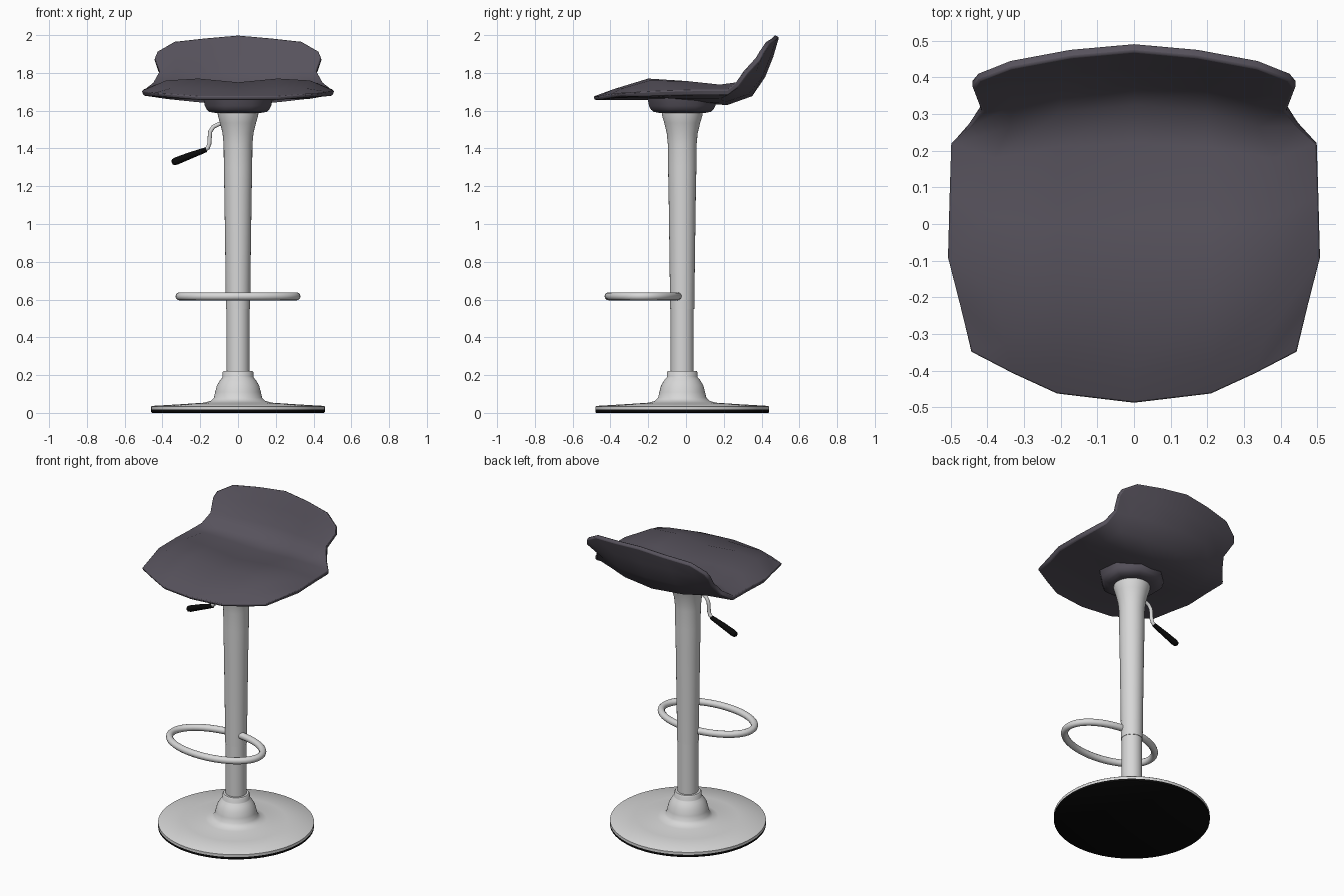
import bpy, bmesh, math
from mathutils import Vector

if "Cube" in bpy.data.objects:
    bpy.data.objects.remove(bpy.data.objects["Cube"])

AXIS_Y = -0.02  # column centre


def material(name, rgb):
    m = bpy.data.materials.new(name)
    m.diffuse_color = (*rgb, 1)
    m.use_nodes = True
    m.node_tree.nodes["Principled BSDF"].inputs["Base Color"].default_value = m.diffuse_color
    return m


STEEL = material("light_grey_metal", (0.68, 0.68, 0.68))
PAD = material("dark_purple_grey", (0.095, 0.085, 0.108))
BLACK = material("black_rubber", (0.003, 0.003, 0.003))


def finish(name, bm, mat, angle=40):
    bmesh.ops.recalc_face_normals(bm, faces=bm.faces)
    me = bpy.data.meshes.new(name)
    bm.to_mesh(me)
    bm.free()
    ob = bpy.data.objects.new(name, me)
    bpy.context.collection.objects.link(ob)
    me.materials.append(mat)
    bpy.ops.object.select_all(action='DESELECT')
    ob.select_set(True)
    bpy.context.view_layer.objects.active = ob
    bpy.ops.object.shade_smooth_by_angle(angle=math.radians(angle))
    return ob


def lathe(name, profile, mat, sides=48, angle=40, turn=0):
    """Closed turned part from (radius, height) points, bottom to top."""
    bm = bmesh.new()
    rings = []
    for r, z in profile:
        rings.append([bm.verts.new((r * math.cos(turn + math.tau * i / sides),
                                    AXIS_Y + r * math.sin(turn + math.tau * i / sides), z))
                      for i in range(sides)])
    for a, b in zip(rings, rings[1:]):
        for i in range(sides):
            j = (i + 1) % sides
            bm.faces.new((a[i], a[j], b[j], b[i]))
    bm.faces.new(rings[0])
    bm.faces.new(rings[-1])
    return finish(name, bm, mat, angle)


def tube(name, points, radii, mat, closed=False, sides=12):
    """Sweep a circle along points that lie in one plane."""
    pts = [Vector(p) for p in points]
    n = len(pts)
    flat = Vector((0, 0, 1)) if closed else Vector((0, 1, 0))
    bm = bmesh.new()
    rings = []
    for k, p in enumerate(pts):
        if closed:
            t = pts[(k + 1) % n] - pts[k - 1]
        else:
            t = pts[min(k + 1, n - 1)] - pts[max(k - 1, 0)]
        side = t.normalized().cross(flat)
        rings.append([bm.verts.new(p + radii[k] * (side * math.cos(math.tau * i / sides)
                                                   + flat * math.sin(math.tau * i / sides)))
                      for i in range(sides)])
    for k in range(n if closed else n - 1):
        a, b = rings[k], rings[(k + 1) % n]
        for i in range(sides):
            j = (i + 1) % sides
            bm.faces.new((a[i], a[j], b[j], b[i]))
    if not closed:
        bm.faces.new(rings[0])
        bm.faces.new(rings[-1])
    return finish(name, bm, mat)


# Base: rubber underside, dished plate and bell collar
lathe("base_pad", [(0.455, 0), (0.46, 0.004), (0.46, 0.017)], BLACK, 64)
lathe("base_plate", [(0.46, 0.017), (0.46, 0.033), (0.455, 0.037), (0.30, 0.046),
                     (0.18, 0.054), (0.145, 0.063), (0.128, 0.08), (0.121, 0.11),
                     (0.112, 0.145), (0.095, 0.173), (0.083, 0.187), (0.081, 0.19),
                     (0.081, 0.215), (0.075, 0.223)], STEEL, 64)

# Column: slim inner post and flared outer sleeve
lathe("inner_post", [(0.061, 0.2), (0.061, 0.56)], STEEL)
lathe("outer_sleeve", [(0.064, 0.55), (0.067, 0.8), (0.072, 1.15), (0.075, 1.3), (0.076, 1.42),
                       (0.082, 1.48), (0.095, 1.535), (0.107, 1.575), (0.108, 1.6)], STEEL)

# Oval footrest
N = 48
tube("footrest_ring",
     [(0.31 * math.cos(math.tau * i / N), -0.225 + 0.185 * math.sin(math.tau * i / N), 0.617)
      for i in range(N)], [0.021] * N, STEEL, closed=True)

# Height lever and its grip
lever = [(-0.04, 1.535), (-0.10, 1.53), (-0.13, 1.515), (-0.147, 1.49), (-0.15, 1.455),
         (-0.152, 1.425), (-0.16, 1.403), (-0.18, 1.39)]
tube("height_lever", [(x, AXIS_Y, z) for x, z in lever], [0.011] * len(lever), STEEL)
grip = [(-0.168, 1.394, 0.013), (-0.20, 1.382, 0.015), (-0.26, 1.36, 0.018),
        (-0.325, 1.334, 0.02), (-0.343, 1.327, 0.017), (-0.35, 1.324, 0.008)]
tube("lever_grip", [(x, AXIS_Y, z) for x, z, r in grip], [r for x, z, r in grip], BLACK)

# Mount under the seat
lathe("seat_mount", [(0.13, 1.588), (0.165, 1.594), (0.18, 1.607), (0.19, 1.625), (0.2, 1.67)],
      PAD, 8, 60, math.pi / 8)

# Seat: half cross-sections from the front lip to the top of the backrest
HALF = [
    [(0, -.49, 1.675), (.21, -.465, 1.675), (.33, -.41, 1.685), (.445, -.35, 1.695)],
    [(0, -.40, 1.705), (.21, -.38, 1.715), (.35, -.33, 1.72), (.477, -.22, 1.70)],
    [(0, -.20, 1.75), (.21, -.20, 1.77), (.38, -.19, 1.76), (.51, -.09, 1.705)],
    [(0, 0, 1.735), (.21, 0, 1.757), (.39, .02, 1.755), (.505, .08, 1.71)],
    [(0, .22, 1.705), (.21, .21, 1.72), (.38, .18, 1.738), (.5, .22, 1.71)],
    [(0, .325, 1.72), (.2, .305, 1.73), (.34, .265, 1.745), (.45, .265, 1.75)],
    [(0, .38, 1.80), (.2, .365, 1.80), (.33, .325, 1.81), (.415, .305, 1.81)],
    [(0, .425, 1.90), (.2, .41, 1.90), (.34, .38, 1.89), (.44, .37, 1.88)],
    [(0, .47, 2.0), (.17, .455, 1.985), (.335, .425, 1.967), (.425, .39, 1.915)],
]
THICK = [0.02, 0.05, 0.095, 0.095, 0.075, 0.05, 0.045, 0.04, 0.025]
bm = bmesh.new()
top = [[bm.verts.new((-x, y, z)) for x, y, z in row[:0:-1]] + [bm.verts.new(p) for p in row]
       for row in HALF]


def skin(grid):
    for a, b in zip(grid, grid[1:]):
        for i in range(len(a) - 1):
            bm.faces.new((a[i], a[i + 1], b[i + 1], b[i]))


skin(top)
bm.normal_update()
under = [[bm.verts.new(v.co - v.normal * (min(t, 0.028) if i in (0, len(row) - 1) else t))
          for i, v in enumerate(row)] for row, t in zip(top, THICK)]
skin(under)


# Rim joining the upper and lower skins
def border(g):
    return g[0] + [r[-1] for r in g[1:]] + g[-1][-2::-1] + [r[0] for r in g[-2:0:-1]]


a, b = border(top), border(under)
for i in range(len(a)):
    j = (i + 1) % len(a)
    bm.faces.new((a[i], a[j], b[j], b[i]))
seat = finish("seat_shell", bm, PAD, 55)
bev = seat.modifiers.new("soft_rim", 'BEVEL')
bev.width = 0.006
bev.segments = 2
bev.angle_limit = math.radians(55)
